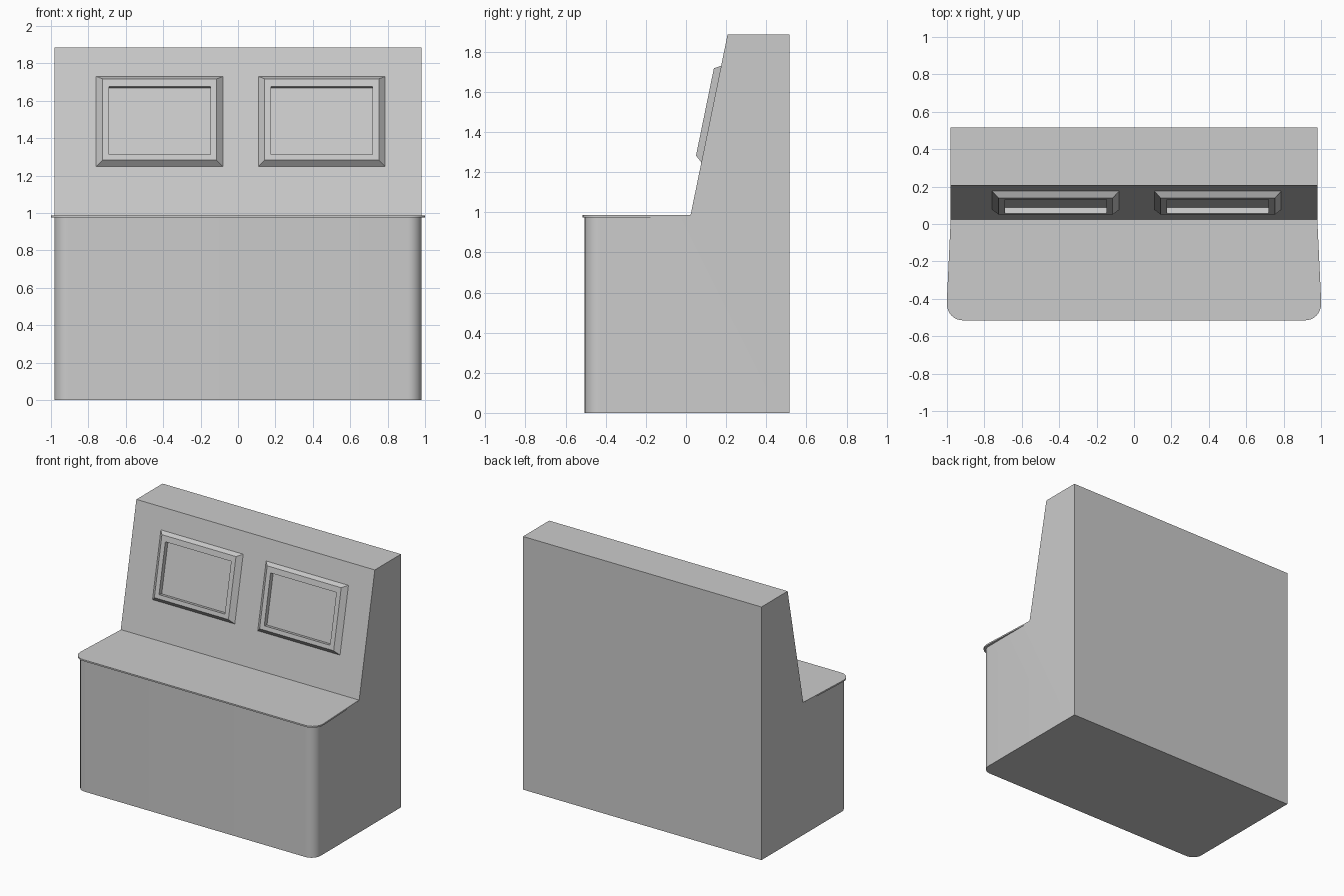
import bpy, bmesh, math
from mathutils import Vector

if "Cube" in bpy.data.objects:
    bpy.data.objects.remove(bpy.data.objects["Cube"])

FOOT = Vector((0, 0.022, 0.982))     # foot of the sloped panel
CREST = Vector((0, 0.207, 1.885))    # top of the sloped panel
UP = (CREST - FOOT).normalized()     # along the panel
OUT = Vector((0, -UP.z, UP.y))       # out of the panel


def finish(bm, name):
    bmesh.ops.recalc_face_normals(bm, faces=bm.faces)
    me = bpy.data.meshes.new(name)
    bm.to_mesh(me)
    bm.free()
    for p in me.polygons:
        p.use_smooth = True
    me.set_sharp_from_angle(angle=math.radians(30))
    ob = bpy.data.objects.new(name, me)
    bpy.context.collection.objects.link(ob)
    return ob


def prism(points, offset, name, radius):
    """Extrude a flat outline, then round its two front vertical edges."""
    bm = bmesh.new()
    face = bm.faces.new([bm.verts.new(p) for p in points])
    ext = bmesh.ops.extrude_face_region(bm, geom=[face])
    verts = [g for g in ext["geom"] if isinstance(g, bmesh.types.BMVert)]
    bmesh.ops.translate(bm, verts=verts, vec=offset)
    front = min(v.co.y for v in bm.verts)
    edges = [e for e in bm.edges
             if all(abs(v.co.y - front) < 1e-5 for v in e.verts)
             and abs(e.verts[0].co.x - e.verts[1].co.x) < 1e-5]
    bmesh.ops.bevel(bm, geom=edges, offset=radius, offset_type='OFFSET',
                    segments=8, profile=0.5, affect='EDGES')
    return finish(bm, name)


def window_frame(cx, name):
    """Bevelled rectangular ring lying on the sloped panel."""
    # half width, lower and upper position along the panel, height above it
    rings = [(0.339, 0.272, 0.764, -0.004), (0.339, 0.272, 0.764, 0.0),
             (0.305, 0.300, 0.744, 0.033), (0.271, 0.330, 0.702, 0.033),
             (0.271, 0.330, 0.702, -0.004)]
    bm = bmesh.new()
    loops = []
    for w, lo, hi, d in rings:
        loops.append([bm.verts.new(FOOT + Vector((cx + x, 0, 0)) + UP * s + OUT * d)
                      for x, s in ((-w, lo), (w, lo), (w, hi), (-w, hi))])
    for i, a in enumerate(loops):
        b = loops[(i + 1) % len(loops)]
        for k in range(4):
            j = (k + 1) % 4
            bm.faces.new((a[k], a[j], b[j], b[k]))
    return finish(bm, name)


# Cabinet body with sloped upper panel
W = 0.982
side = [(-0.505, 0), (0.515, 0), (0.515, 1.885), (CREST.y, CREST.z),
        (FOOT.y, FOOT.z), (-0.505, 0.98)]
prism([(-W, y, z) for y, z in side], (2 * W, 0, 0), "cabinet_body", 0.075)

# Thin counter top, slightly wider toward the front
top = [(-1.0, -0.515), (1.0, -0.515), (1.0, -0.40), (0.98, 0.025),
       (-0.98, 0.025), (-1.0, -0.40)]
prism([(x, y, 0.975) for x, y in top], (0, 0, 0.011), "counter_top", 0.085)

# Two framed windows on the panel
window_frame(-0.419, "left_window_frame")
window_frame(0.448, "right_window_frame")
